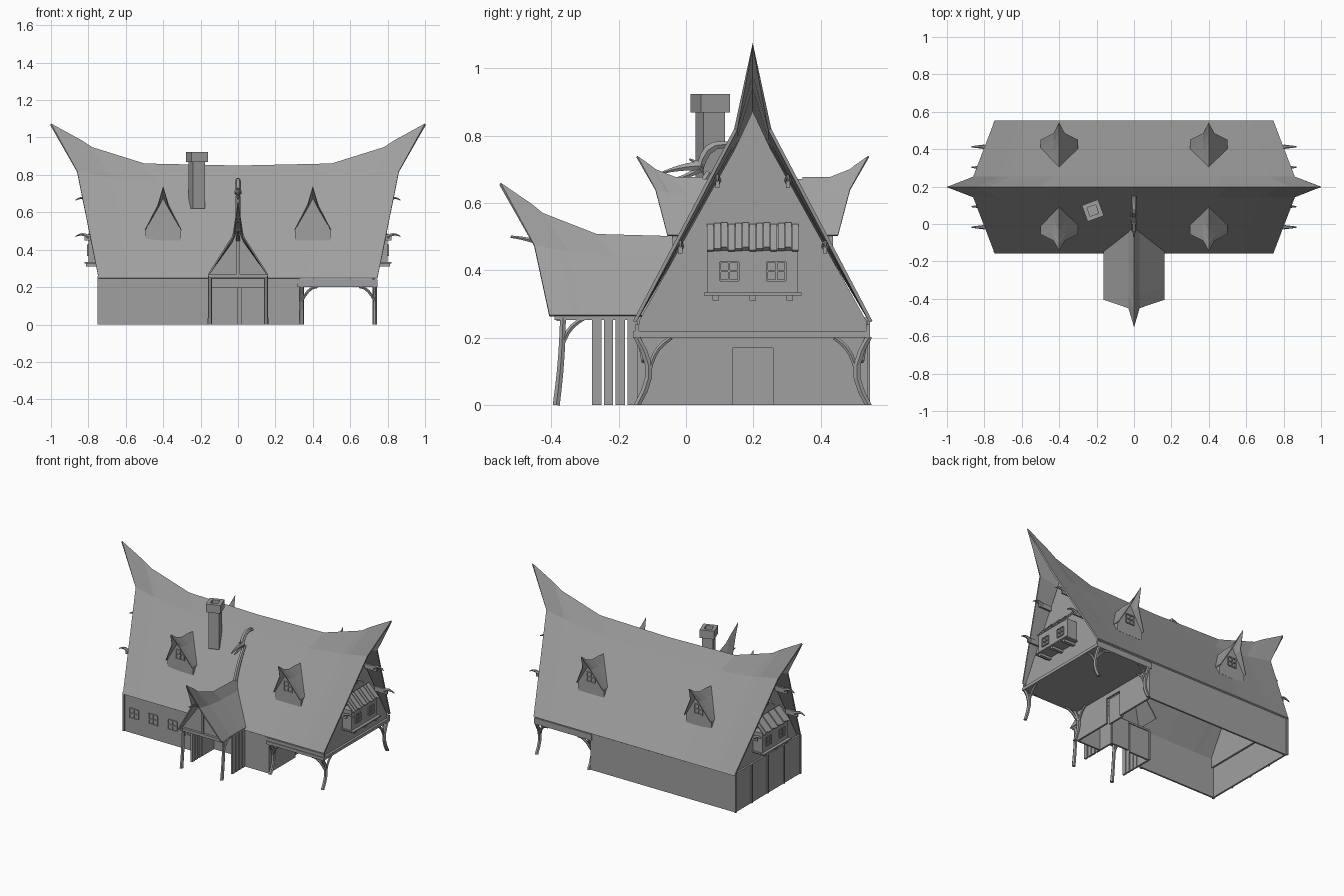
import bpy, bmesh, math
from mathutils import Matrix, Vector

if "Cube" in bpy.data.objects:
    bpy.data.objects.remove(bpy.data.objects["Cube"])

grey = bpy.data.materials.new("plain_grey")
grey.use_nodes = True
grey.diffuse_color = (.35, .35, .35, 1)
grey.node_tree.nodes["Principled BSDF"].inputs["Base Color"].default_value = grey.diffuse_color

# Placement frames: the main ridge runs along x, smaller roofs face forward
MIDDLE = .198
HERE = Matrix()
ALONG = Matrix.Translation((0, MIDDLE, 0))
FORWARD = Matrix.Rotation(-math.pi / 2, 4, "Z")
SIDEWAYS = FORWARD.inverted()
MIRROR_X = Matrix.Scale(-1, 4, (1, 0, 0))
MIRROR_Y = ALONG @ Matrix.Scale(-1, 4, (0, 1, 0)) @ ALONG.inverted()


def finish(name, bm, place):
    bm.transform(place)
    bmesh.ops.recalc_face_normals(bm, faces=bm.faces)
    mesh = bpy.data.meshes.new(name)
    bm.to_mesh(mesh)
    bm.free()
    mesh.materials.append(grey)
    ob = bpy.data.objects.new(name, mesh)
    bpy.context.collection.objects.link(ob)
    return ob


def box(name, x_span, y_span, z_span, place=HERE):
    spans = (x_span, y_span, z_span)
    bm = bmesh.new()
    bmesh.ops.create_cube(bm, size=1)
    for v in bm.verts:
        v.co = [(low + high) / 2 + c * (high - low) for c, (low, high) in zip(v.co, spans)]
    return finish(name, bm, place)


def around(centre, half):
    return (centre - half, centre + half)


def horned_roof(name, rows, place, back=None, thick=.01):
    """Rows of (end, half width, low z, end z); without back it has two horned ends."""
    steps = [1, .84, .78, .5, 0]
    if back is None:
        steps += [-t for t in reversed(steps[:-1])]
    bm = bmesh.new()
    for side in (1, -1):
        grid = []
        for end, half, low, high in rows:
            start = back or 0
            grid.append([bm.verts.new((start + (end - start) * t, side * half,
                                       low + (high - low) * math.sin(math.pi / 2 * abs(t) ** 5)))
                         for t in steps])
        for a, b in zip(grid, grid[1:]):
            for i in range(len(steps) - 1):
                bm.faces.new((a[i], a[i + 1], b[i + 1], b[i]))
    bmesh.ops.remove_doubles(bm, verts=bm.verts, dist=.0005)
    ob = finish(name, bm, place)
    if sum(p.normal.z * p.area for p in ob.data.polygons) < 0:
        ob.data.flip_normals()
    mod = ob.modifiers.new("thickness", "SOLIDIFY")
    mod.thickness = thick
    mod.offset = -1


def gable(name, rows, base, start, end, place):
    """Wall that follows a roof's section from base up to its ridge."""
    half = [(rows[0][1] * .95, base)]
    half += [(v * .95, low + (high - low) * .1) for _, v, low, high in rows]
    outline = half + [(-v, z) for v, z in reversed(half[:-1])]
    bm = bmesh.new()
    face = bm.faces.new([bm.verts.new((start, v, z)) for v, z in outline])
    new = bmesh.ops.extrude_face_region(bm, geom=[face])["geom"]
    bmesh.ops.translate(bm, vec=(end - start, 0, 0),
                        verts=[g for g in new if isinstance(g, bmesh.types.BMVert)])
    finish(name, bm, place)


def branch(name, start, end, bow, thick, tip, place=HERE, sides=6, steps=5):
    """Tapered limb that bows sideways between its two ends."""
    start, end, bow = Vector(start), Vector(end), Vector(bow)
    path = [start.lerp(end, i / steps) + bow * math.sin(math.pi * i / steps) for i in range(steps + 1)]
    turn = (end - start).to_track_quat("Z", "Y")
    bm = bmesh.new()
    rings = []
    for i, p in enumerate(path):
        r = thick + (tip - thick) * i / steps
        angles = [math.tau * k / sides for k in range(sides)]
        rings.append([bm.verts.new(p + turn @ Vector((r * math.cos(a), r * math.sin(a), 0))) for a in angles])
    for a, b in zip(rings, rings[1:]):
        for k in range(sides):
            n = (k + 1) % sides
            bm.faces.new((a[k], a[n], b[n], b[k]))
    bm.faces.new(rings[0])
    bm.faces.new(rings[-1])
    finish(name, bm, place)


def window(name, centre, face, sill, size, place=HERE):
    """Raised frame with a cross, standing in front of a wall that faces -y."""
    bar, top = .003, sill + size
    depth = (face - bar * 2, face)
    for x in (centre - size / 2, centre, centre + size / 2):
        box(name + "_upright", around(x, bar), depth, (sill, top), place)
    for z in (sill, sill + size / 2, top):
        box(name + "_rail", around(centre, size / 2), depth, around(z, bar), place)


# Main roof with upswept horns at both ends
main_rows = [(.745, .355, .25, .25), (.86, .055, .755, .82), (1, 0, .85, 1.075)]
horned_roof("main_roof", main_rows, ALONG)

# Ground floor walls; the +x end stays an open porch under the deck
THIN = .012
front, back, end, inner = -.145, .54, -.745, .33
ENTRY, DECK, TOP = .15, .2, .26
front_skin = (front, front + THIN)
inner_skin = (inner - THIN, inner)
box("front_wall_left", (end, -ENTRY), front_skin, (0, TOP))
box("front_wall_right", (ENTRY, inner), front_skin, (0, TOP))
box("entrance_lintel", (-ENTRY, ENTRY), front_skin, (DECK, TOP))
box("back_wall", (end, inner), (back - THIN, back), (0, TOP))
box("end_wall", (end, end + THIN), (front, back), (0, TOP))

# Wall under the deck with its door
door, door_half, door_top = MIDDLE, .06, .17
box("porch_wall_front", inner_skin, (front, door - door_half), (0, DECK))
box("porch_wall_back", inner_skin, (door + door_half, back), (0, DECK))
box("porch_wall_top", inner_skin, around(door, door_half), (door_top, DECK))
box("porch_door", around(inner - THIN * 2, THIN / 2), around(door, door_half), (0, door_top))

# Timbers and windows of the ground floor
for i in range(5):
    y = front + (back - front) * i / 4
    box("end_timber", around(end, THIN / 2), around(y, THIN / 2), (0, TOP))
box("front_timber", around(-.18, THIN / 2), around(front, THIN / 2), (0, TOP))
for i in range(4):
    window("wall_window", -.67 + i * .143, front, .1, .065)

# Entrance recess with two door leaves
recess = (front, -.03)
for x in (-ENTRY, ENTRY):
    box("recess_side", around(x, THIN / 2), recess, (0, DECK))
box("recess_ceiling", (-ENTRY, ENTRY), recess, around(DECK, THIN / 2))
box("door_leaf_left", (-ENTRY, 0), around(recess[1] - THIN, THIN / 2), (0, DECK))
box("door_leaf_right", (.02, ENTRY), around(recess[1], THIN / 2), (0, DECK))

# Upper deck over the open porch
box("upper_deck", (inner - THIN, .745), (front - THIN, back), (DECK, DECK + .02))
for y in (front, back):
    box("deck_beam", (inner - THIN, .745), around(y, THIN / 2), (DECK, DECK + .04))

# Gable walls, balconies and carved beam ends
wall, rail, floor = .73, .8, .33
for side in (HERE, MIRROR_X):
    gable("gable_wall", main_rows, DECK, wall - THIN, wall, side @ ALONG)
    box("balcony_box", (wall, rail), around(MIDDLE, .135), (floor, .465), side)
    box("balcony_floor", (wall, rail + .02), around(MIDDLE, .145), around(floor, .004), side)
    for offset in (-.11, 0, .11):
        box("balcony_joist", (wall, rail + THIN), around(MIDDLE + offset, .01), (floor - .02, floor), side)
    for offset in (-.07, .07):
        window("balcony_window", MIDDLE + offset, -rail, .37, .055, side @ SIDEWAYS)

    # Sloping shingles over the balcony
    tilt = side @ Matrix.Translation((.775, MIDDLE, .497)) @ Matrix.Rotation(math.pi / 4, 4, "Y")
    count, pitch = 13, .021
    for i in range(count):
        y = (i - count // 2) * pitch
        lift = (i % 3) * .003
        box("balcony_shingle", (-.055, .055 - lift), around(y, pitch * .46), (-.004, .003 + lift), tilt)

    for offset, z in ((.215, .47), (.105, .665)):
        for y in (MIDDLE - offset, MIDDLE + offset):
            box("beam_end", (wall, .82), around(y, THIN / 2), (z - .02, z + THIN), side)
            branch("beam_head", (rail, y, z), (.87, y, z), (0, 0, THIN), THIN, .003, side)

# Gnarled posts with two braces each, carrying the deck
limb = .008
for flip in (HERE, MIRROR_Y):
    for x, lean in ((wall, -.08), (inner + THIN, .08)):
        branch("gnarled_post", (x, front, 0), (x, front, DECK), (0, .035, 0), THIN, THIN, flip)
        branch("brace_inward", (x, -.11, .1), (x, -.045, DECK), (0, -.01, .01), limb, limb, flip)
        branch("brace_along", (x, -.125, .13), (x + lean, front, DECK), (0, 0, .02), limb, limb, flip)

# Entrance porch
porch_rows = [(.405, .162, .267, .267), (.45, .03, .44, .475), (.55, 0, .5, .66)]
horned_roof("porch_roof", porch_rows, FORWARD, -.02, .008)
gable("porch_gable", porch_rows, TOP, .36, .37, FORWARD)
box("porch_tie_beam", (-ENTRY, ENTRY), around(-.375, .01), around(TOP, .01))
box("porch_king_post", around(0, limb), around(-.375, limb), (TOP, .46))
branch("porch_beam_head", (0, -.37, .45), (0, -.52, .5), (0, 0, .01), THIN, .004)
for side in (HERE, MIRROR_X):
    box("porch_side_beam", around(ENTRY, limb), (-.39, front), around(TOP, limb), side)
    for i in range(4):
        box("porch_plank", around(ENTRY, THIN / 2), around(-.265 + i * .035, .014), (0, TOP), side)
    branch("porch_post", (ENTRY, -.385, 0), (ENTRY, -.365, TOP), (0, .004, 0), THIN, .01, side)
    branch("porch_brace", (ENTRY, -.37, .17), (ENTRY, -.3, TOP), (0, -.01, .01), limb, limb, side)

# Four dormers, two on each slope
dormer_rows = [(.055, .1, .505, .505), (.09, .03, .62, .64), (.145, 0, .67, .74)]
for x in (-.4, .4):
    for flip in (HERE, MIRROR_Y):
        place = Matrix.Translation((x, 0, 0)) @ flip
        horned_roof("dormer_roof", dormer_rows, place @ FORWARD, -.1, .005)
        gable("dormer_body", dormer_rows, .45, -.05, .04, place @ FORWARD)
        window("dormer_window", 0, -.04, .53, .06, place)

# Chimney with an open square cap
corner = Matrix.Translation((-.22, .072, 0)) @ Matrix.Rotation(math.radians(20), 4, "Z")
box("chimney_shaft", around(0, .034), around(0, .034), (.62, .88), corner)
for i in range(4):
    turned = corner @ Matrix.Rotation(i * math.pi / 2, 4, "Z")
    box("chimney_cap_side", around(0, .046), (-.046, -.024), (.868, .923), turned)

# Carved creature finial leaning out above the porch
branch("finial_neck", (0, .15, .77), (0, .04, .7), (0, -.02, .03), THIN, .018)
branch("finial_snout", (0, .05, .71), (0, -.07, .69), (0, 0, .005), .018, .004)
branch("finial_jaw", (0, .04, .7), (0, -.04, .67), (0, 0, -.005), THIN, .003)
branch("finial_ear", (0, .05, .71), (0, .01, .73), (0, 0, 0), .01, .003)
branch("finial_tail", (0, -.03, .49), (0, .07, .69), (0, -.01, 0), .016, THIN)
